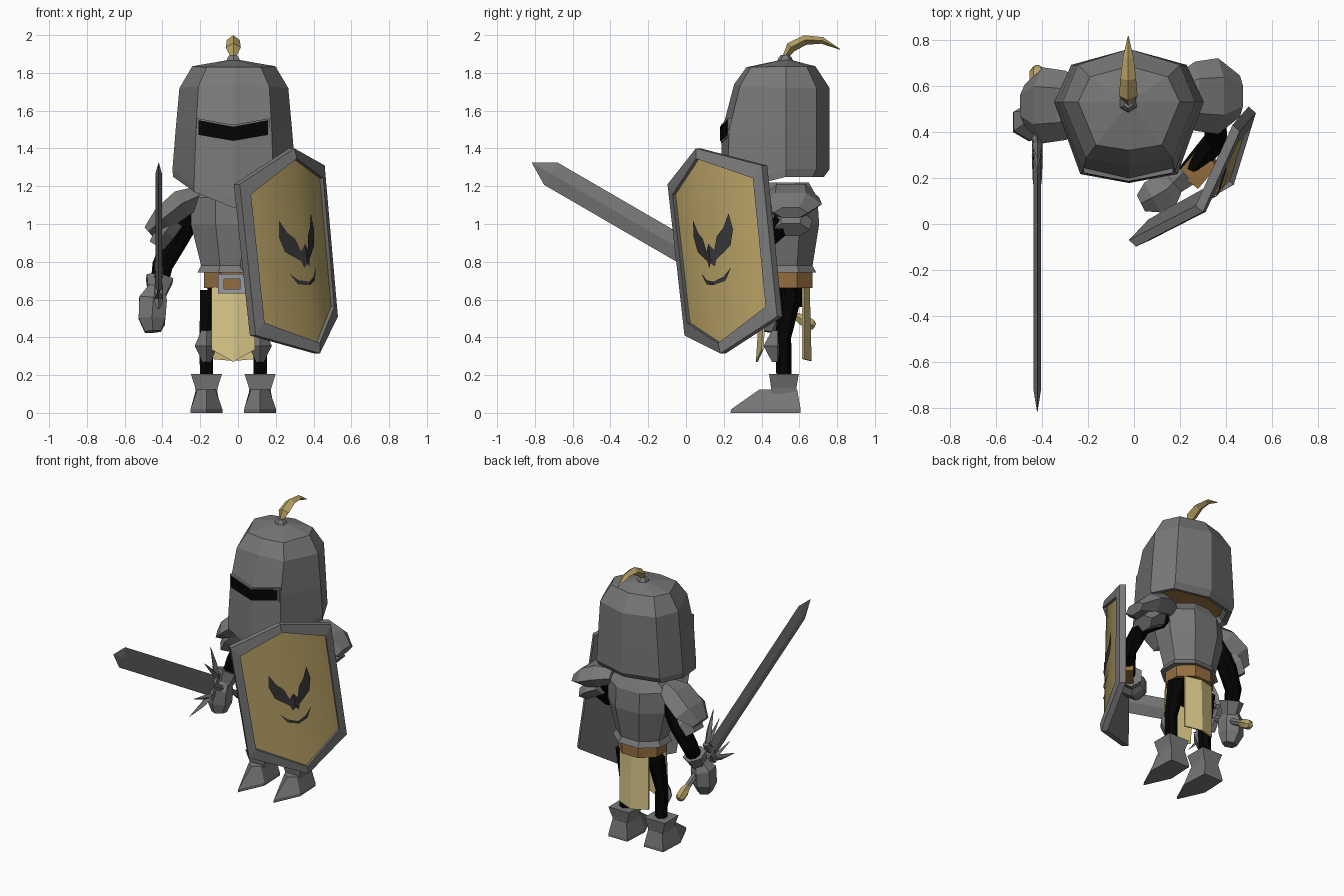
import bpy, bmesh, math
from mathutils import Vector as V

if "Cube" in bpy.data.objects:
    bpy.data.objects.remove(bpy.data.objects["Cube"])

CX = -0.025  # body centre line


def mat(name, r, g, b):
    m = bpy.data.materials.new(name)
    m.diffuse_color = (r, g, b, 1)
    m.use_nodes = True
    m.node_tree.nodes["Principled BSDF"].inputs["Base Color"].default_value = m.diffuse_color
    return m


STEEL = mat("steel", .188, .188, .188)
BLACK = mat("black cloth", .001, .001, .001)
GOLD = mat("gold", .48, .36, .13)
TAN = mat("tan cloth", .68, .56, .24)
LEATHER = mat("brown leather", .30, .155, .05)
SILVER = mat("light silver", .32, .32, .36)
DARK = mat("dark emblem", .035, .035, .037)


def make(name, verts, faces, m, smooth=False):
    me = bpy.data.meshes.new(name)
    me.from_pydata([tuple(v) for v in verts], [], faces)
    bm = bmesh.new()
    bm.from_mesh(me)
    bmesh.ops.recalc_face_normals(bm, faces=bm.faces)
    bm.to_mesh(me)
    bm.free()
    me.materials.append(m)
    for p in me.polygons:
        p.use_smooth = smooth
    ob = bpy.data.objects.new(name, me)
    bpy.context.collection.objects.link(ob)
    return ob


def loft(name, rings, m, start=True, end=True):
    n = len(rings[0])
    faces = [(k * n + i, k * n + (i + 1) % n, (k + 1) * n + (i + 1) % n, (k + 1) * n + i)
             for k in range(len(rings) - 1) for i in range(n)]
    if start:
        faces.append(tuple(range(n)))
    if end:
        faces.append(tuple(range(len(rings) * n - n, len(rings) * n)))
    return make(name, [p for r in rings for p in r], faces, m)


def octagon(z, rx, ry, cy=.53):
    k = 1 / math.cos(math.pi / 8)
    return [(CX + k * rx * math.cos((i + .5) * math.pi / 4),
             cy + k * ry * math.sin((i + .5) * math.pi / 4), z) for i in range(8)]


def tube(name, pts, radii, m, n=8, ref=(0, 1, 0), rot=0, start=True, end=True):
    """Tube along pts; a radius may be a pair (along ref, across ref)."""
    pts = [V(p) for p in pts]
    rings = []
    for i, p in enumerate(pts):
        t = (pts[min(i + 1, len(pts) - 1)] - pts[max(i - 1, 0)]).normalized()
        s = V(ref) - t * V(ref).dot(t)
        s.normalize()
        q = t.cross(s)
        a, b = radii[i] if isinstance(radii[i], tuple) else (radii[i], radii[i])
        rings.append([p + s * a * math.cos(rot + j * math.tau / n) + q * b * math.sin(rot + j * math.tau / n)
                      for j in range(n)])
    return loft(name, rings, m, start, end)


def columns(name, cols, m):
    """Slab running across x from columns (x, y top, y bottom, z top, z bottom, thickness)."""
    return loft(name, [[(x, yt, zt), (x, yt + th, zt), (x, yb + th, zb), (x, yb, zb)]
                       for x, yt, yb, zt, zb, th in cols], m)


def box(name, x0, x1, y0, y1, z0, z1, m):
    return columns(name, [(x0, y0, y0, z1, z0, y1 - y0), (x1, y0, y0, z1, z0, y1 - y0)], m)


# helmet
def helm_ring(sx, yf, yb, zf, zq, zs):
    c, y = CX + .003, .53
    return [(c, y - yf, zf), (c + sx * .65, y - yf * .89, zq), (c + sx, y, zs), (c + sx * .77, y + yb * .7, zs),
            (c, y + yb, zs), (c - sx * .77, y + yb * .7, zs), (c - sx, y, zs), (c - sx * .65, y - yf * .89, zq)]


loft("helmet", [helm_ring(.26, .29, .15, 1.17, 1.23, 1.29), helm_ring(.285, .325, .17, 1.11, 1.18, 1.255),
                helm_ring(.322, .352, .20, 1.085, 1.17, 1.25), helm_ring(.325, .352, .23, 1.14, 1.2, 1.29),
                helm_ring(.308, .338, .23, 1.5, 1.5, 1.5), helm_ring(.288, .275, .23, 1.74, 1.73, 1.72),
                helm_ring(.22, .21, .155, 1.83, 1.83, 1.835), helm_ring(.02, .02, .02, 1.87, 1.87, 1.87)],
     STEEL, start=False)
loft("helmet_lining", [helm_ring(.262, .292, .152, 1.18, 1.24, 1.295), helm_ring(.2, .2, .1, 1.31, 1.31, 1.31)], LEATHER)
for nm, e, dy, m in (("visor_frame", .01, .004, STEEL), ("visor_slit", 0, 0, BLACK)):
    columns(nm, [(CX - .185 - e, .218 + dy, .218 + dy, 1.55 + e, 1.472 - e, .025),
                 (CX, .181 + dy, .181 + dy, 1.515 + e, 1.44 - e, .025),
                 (CX + .185 + e, .218 + dy, .218 + dy, 1.55 + e, 1.472 - e, .025)], m)

# plume
tube("plume_socket", [(CX, .525, 1.855), (CX, .525, 1.88), (CX, .525, 1.895)], [.045, .035, .022], STEEL, 6)
tube("plume", [(CX, .525, 1.885), (CX, .555, 1.935), (CX, .63, 1.974), (CX, .72, 1.972), (CX, .815, 1.925)],
     [.014, (.04, .028), (.034, .026), (.024, .018), .002], GOLD, 4, ref=(1, 0, 0))

# torso, belt, hips
loft("breastplate", [octagon(.742, .19, .16), octagon(.78, .17, .14), octagon(1.0, .225, .175),
                     octagon(1.14, .225, .165), octagon(1.22, .14, .12)], STEEL)
loft("belt", [octagon(.66, .155, .14), octagon(.745, .155, .14)], LEATHER)
loft("hips", [octagon(.56, .12, .09), octagon(.67, .14, .11)], BLACK)
for nm, x0, x1, z0, z1 in (("buckle_top", -.105, .04, .71, .735), ("buckle_bottom", -.105, .04, .632, .657),
                           ("buckle_left", -.105, -.075, .657, .71), ("buckle_right", .01, .04, .657, .71)):
    box(nm, x0, x1, .365, .395, z0, z1, SILVER)
box("buckle_plate", -.075, .01, .375, .395, .657, .71, LEATHER)

# tabard cloths
columns("front_tabard", [(CX - .115, .42, .40, .665, .335, .01), (CX, .395, .37, .665, .27, .01),
                         (CX + .115, .42, .40, .665, .335, .01)], TAN)
columns("back_tabard", [(CX - .115, .615, .615, .67, .285, .01), (CX, .645, .655, .67, .275, .01),
                        (CX + .115, .615, .615, .67, .285, .01)], TAN)

# legs, knee guards, boots
for s, side in ((-1, "right"), (1, "left")):
    x = CX + s * .142
    tube(side + "_leg", [(x - s * .02, .555, .64), (x, .515, .4), (x, .52, .12)], [.062, .042, .04], BLACK, 6)
    loft(side + "_knee_guard", [[(x + w, .485, z), (x, .485 - d, z), (x - w, .485, z), (x, .50, z)]
                                for z, w, d in ((.27, .02, .03), (.355, .062, .075), (.435, .028, .03))], STEEL)
    loft(side + "_boot_cuff", [[(x - w, a, z), (x + w, a, z), (x + w, b, z), (x - w, b, z)]
                               for z, w, a, b in ((.1, .055, .455, .585), (.135, .06, .45, .585), (.205, .082, .44, .597))],
         STEEL)
    loft(side + "_boot_foot", [[(x - h, hy, z), (x + h, hy, z), (x + w, wy, z), (x, ty, z), (x - w, wy, z)]
                               for z, h, hy, w, wy, ty in ((0, .075, .607, .084, .42, .235), (.02, .075, .607, .084, .42, .24),
                                                           (.125, .055, .588, .048, .43, .39))], STEEL)

# shoulder pads with a lower lame each; the shield side is raised
for s, side, y, pad, lame in (
        (-1, "right", .515, [(.18, 1.15), (.27, 1.11), (.37, 1.03), (.45, .96)], [(.31, 1.02), (.36, .96), (.405, .885)]),
        (1, "left", .555, [(.19, 1.15), (.29, 1.14), (.39, 1.105), (.485, 1.06)], [(.29, 1.05), (.36, 1.02), (.42, .97)])):
    P = lambda q: (CX + s * q[0], y, q[1])
    tube(side + "_shoulder_pad", [P(q) for q in pad], [(.08, .06), (.15, .085), (.165, .075), (.09, .035)], STEEL, 6)
    tube(side + "_shoulder_lame", [P(q) for q in lame], [(.09, .06), (.115, .065), (.10, .05)], STEEL, 6)

# sword arm
tube("right_arm", [(-.24, .53, 1.08), (-.33, .55, .91), (-.40, .53, .78), (-.42, .48, .66)], [.07, .062, .055, .045], BLACK)
tube("right_gauntlet_cuff", [(-.415, .495, .71), (-.43, .46, .62)], [.082, .052], STEEL, 6)
tube("right_gauntlet", [(-.43, .465, .66), (-.45, .445, .60), (-.455, .44, .50), (-.45, .43, .43)],
     [.05, .085, .082, .05], STEEL, 6)

# sword
base, d, up = V((-.42, .30, .677)), V((0, -.865, .502)), V((0, .502, .865))
at = lambda a, b=0: base + d * a + up * b
X = (1, 0, 0)
tube("sword_blade", [at(0), at(1.175), at(1.29)], [(.017, .069), (.017, .069), (.001, .001)], STEEL, 4, ref=X)
tube("sword_grip", [at(0), at(-.36)], [.022, .022], STEEL, 6, ref=X)
tube("sword_pommel", [at(-.33), at(-.37), at(-.42), at(-.44)], [.022, .034, .034, .02], GOLD, 6, ref=X)
tube("sword_guard", [at(-.03, -.09), at(-.03, .09)], [.026, .026], STEEL, 4, ref=X, rot=math.pi / 4)
for s, side in ((-1, "lower"), (1, "upper")):
    tube(side + "_guard_long_prong", [at(-.03, s * .06), at(.04, s * .14), at(.15, s * .235)], [.024, .02, .002], STEEL, 4, ref=X)
    tube(side + "_guard_short_prong", [at(-.02, s * .07), at(.16, s * .12)], [.022, .002], STEEL, 4, ref=X)

# shield arm
tube("left_arm", [(.21, .55, 1.09), (.35, .50, .99), (.355, .36, .86), (.23, .22, .80)], [.065, .06, .055, .045], BLACK)
tube("left_gauntlet_cuff", [(.215, .225, .79), (.16, .17, .79)], [.08, .06], STEEL, 6, ref=(0, 0, 1))
tube("left_gauntlet", [(.18, .19, .79), (.14, .15, .79), (.08, .115, .79), (.03, .09, .79)],
     [.055, .088, .085, .045], STEEL, 6, ref=(0, 0, 1))
tube("forearm_strap", [(.325, .295, .81), (.24, .195, .79)], [.08, .08], LEATHER, 4, ref=(0, 0, 1), rot=math.pi / 4)

# shield: bent hexagon, corners in order top, upper/lower outer, bottom, lower/upper inner
hexa = [V(p) for p in ((.29, .06, 1.40), (.45, .41, 1.31), (.52, .49, .51), (.425, .19, .315), (.085, .0, .41), (.0, -.09, 1.21))]
mid = (hexa[0] + hexa[3]) / 2
up_s = (hexa[0] - hexa[3]) / 2
out_r, out_l = (hexa[1] + hexa[2]) / 2 - mid, (hexa[4] + hexa[5]) / 2 - mid
nrm = (out_r - out_l).cross(up_s).normalized()
inner = [mid + (p - mid) * (.9 if i % 3 == 0 else .85) for i, p in enumerate(hexa)]
shift = lambda ps, o: [p + nrm * o for p in ps]
halves = [(0, 1, 2, 3), (0, 3, 4, 5)]
loft("shield_rim", [shift(hexa, -.03), shift(hexa, .012), shift(inner, .02), shift(inner, -.01)],
     STEEL, start=False, end=False)
make("shield_back", shift(hexa, -.03), halves, STEEL)
make("shield_panel", shift(inner, -.004), halves, GOLD, smooth=True)


def on_shield(u, v):
    return mid + up_s * v + (out_r * u if u > 0 else out_l * -u) + nrm * .003


# emblem: a winged shape above a crescent
wing = [(0, .07), (.08, .0), (.15, .13), (.27, .2), (.38, .33), (.42, .17), (.35, .02), (.22, -.04), (.1, -.09), (.06, -.16), (0, -.12)]
crescent = [(0, -.30), (.18, -.27), (.32, -.19), (.2, -.31), (0, -.335)]
for nm, shape in (("emblem_wing", wing), ("emblem_crescent", crescent)):
    for s, side in ((-1, "left_"), (1, "right_")):
        make(side + nm, [on_shield(s * u, v) for u, v in shape], [tuple(range(len(shape)))], DARK)
